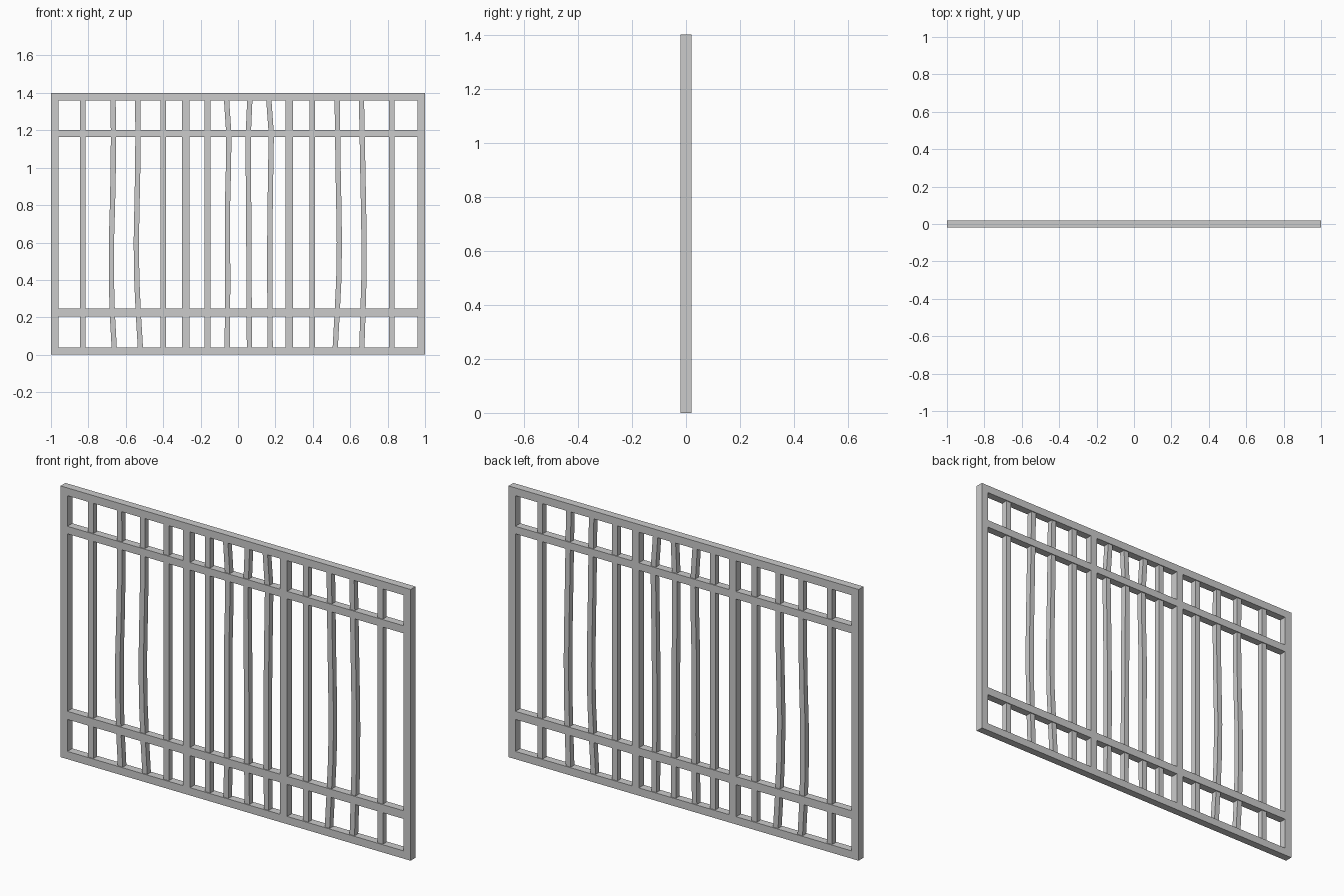
import bpy, bmesh

FRAME_HALF = 0.02   # half depth / half width of the frame members
BAR_HALF = 0.015    # half depth of the thin bars


def sweep(name, path, hx, hy):
    """Square-section upright following (x, z) points from bottom to top."""
    bm = bmesh.new()
    rings = [[bm.verts.new((x + sx * hx, sy * hy, z))
              for sx, sy in ((-1, -1), (1, -1), (1, 1), (-1, 1))]
             for x, z in path]
    for a, b in zip(rings, rings[1:]):
        for i in range(4):
            j = (i + 1) % 4
            bm.faces.new((a[i], a[j], b[j], b[i]))
    bm.faces.new(rings[0][::-1])
    bm.faces.new(rings[-1])
    mesh = bpy.data.meshes.new(name)
    bm.to_mesh(mesh)
    bm.free()
    obj = bpy.data.objects.new(name, mesh)
    bpy.context.collection.objects.link(obj)
    return obj


def box(name, x0, x1, z0, z1):
    cx = (x0 + x1) / 2
    return sweep(name, [(cx, z0), (cx, z1)], (x1 - x0) / 2, FRAME_HALF)


# Outer frame
box("bottom_rail", -1, 1, 0, 0.04)
box("top_rail", -1, 1, 1.36, 1.4)
posts = (-0.98, -0.28, 0.275, 0.98)
for x in posts:
    box("post", x - 0.02, x + 0.02, 0.04, 1.36)

# Cross rails, butted between the posts
for z0, z1 in ((0.205, 0.247), (1.163, 1.202)):
    for a, b in zip(posts, posts[1:]):
        box("cross_rail", a + 0.02, b - 0.02, z0, z1)

# Straight bars
for x in (-0.83, -0.40, -0.163, 0.397, 0.823):
    sweep("straight_bar", [(x, 0.04), (x, 1.36)], BAR_HALF, BAR_HALF)

# Gently bent bars: x at each of these heights
heights = (0.04, 0.22, 0.4, 0.6, 0.8, 1.0, 1.18, 1.36)
bent = (
    (-0.662, -0.672, -0.677, -0.677, -0.671, -0.667, -0.666, -0.668),
    (-0.522, -0.533, -0.541, -0.544, -0.540, -0.536, -0.535, -0.536),
    (-0.058, -0.056, -0.055, -0.056, -0.056, -0.051, -0.049, -0.061),
    (0.061, 0.060, 0.059, 0.058, 0.057, 0.055, 0.055, 0.063),
    (0.172, 0.171, 0.170, 0.170, 0.172, 0.175, 0.178, 0.165),
    (0.520, 0.530, 0.539, 0.542, 0.539, 0.535, 0.533, 0.530),
    (0.662, 0.668, 0.673, 0.674, 0.671, 0.667, 0.664, 0.660),
)
for xs in bent:
    sweep("bent_bar", list(zip(xs, heights)), 0.014, BAR_HALF)
